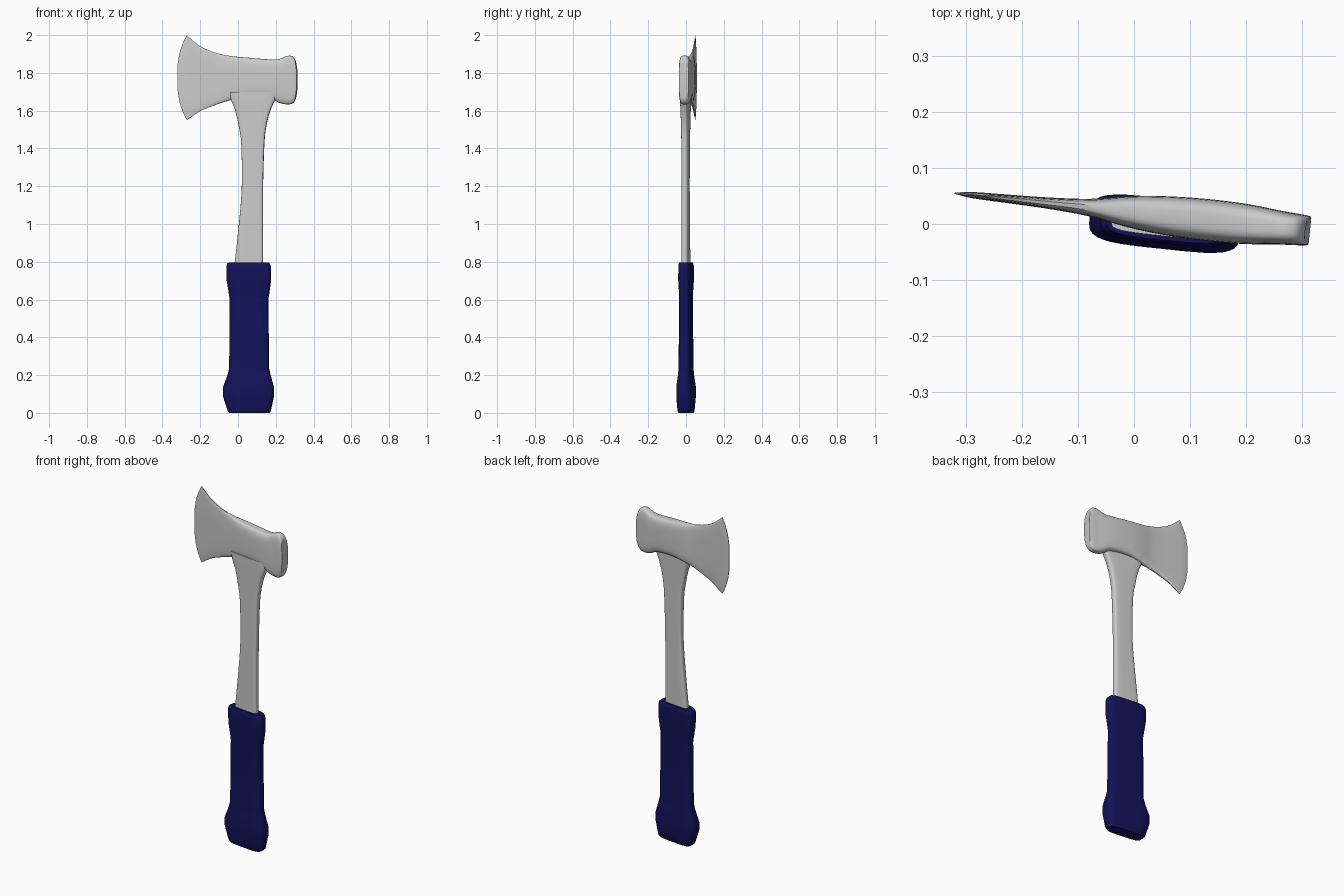
import bpy, math
from mathutils import Vector

if "Cube" in bpy.data.objects:
    bpy.data.objects.remove(bpy.data.objects["Cube"])

TILT = -0.106   # the whole axe is turned slightly about z
N = 32          # points round each section


def unit_ring(power):
    """Rounded-rectangle (superellipse) outline in -1..1."""
    pts = []
    for i in range(N):
        a = 2 * math.pi * (i + 0.5) / N
        c, s = math.cos(a), math.sin(a)
        pts.append((math.copysign(abs(c) ** (2 / power), c),
                    math.copysign(abs(s) ** (2 / power), s)))
    return pts


def refine(rows, steps):
    """Catmull-Rom interpolation of section parameters."""
    rows = [Vector(r) for r in rows]
    out = []
    for i in range(len(rows) - 1):
        p1, p2 = rows[i], rows[i + 1]
        p0 = rows[i - 1] if i else p1 * 2 - p2
        p3 = rows[i + 2] if i + 2 < len(rows) else p2 * 2 - p1
        for k in range(steps):
            t = k / steps
            out.append(0.5 * (2 * p1 + (p2 - p0) * t
                              + (2 * p0 - 5 * p1 + 4 * p2 - p3) * t * t
                              + (3 * p1 - p0 - 3 * p2 + p3) * t ** 3))
    return out + [rows[-1]]


def loft(name, rings, angle=35, color=None):
    verts = [v for r in rings for v in r]
    faces = [(k * N + i, k * N + (i + 1) % N,
              (k + 1) * N + (i + 1) % N, (k + 1) * N + i)
             for k in range(len(rings) - 1) for i in range(N)]
    faces += [tuple(reversed(range(N))),
              tuple(range((len(rings) - 1) * N, len(rings) * N))]
    me = bpy.data.meshes.new(name)
    me.from_pydata(verts, [], faces)
    ob = bpy.data.objects.new(name, me)
    bpy.context.collection.objects.link(ob)
    bpy.ops.object.select_all(action='DESELECT')
    ob.select_set(True)
    bpy.context.view_layer.objects.active = ob
    bpy.ops.object.mode_set(mode='EDIT')
    bpy.ops.mesh.select_all(action='SELECT')
    bpy.ops.mesh.normals_make_consistent(inside=False)
    bpy.ops.object.mode_set(mode='OBJECT')
    bpy.ops.object.shade_smooth_by_angle(angle=math.radians(angle))
    if color:
        mat = bpy.data.materials.new(name + "_colour")
        mat.diffuse_color = color
        mat.use_nodes = True
        mat.node_tree.nodes["Principled BSDF"].inputs["Base Color"].default_value = mat.diffuse_color
        me.materials.append(mat)
    return ob


def upright(rows, power):
    """Rings stacked in z from rows of (z, x_min, x_max, half_thickness)."""
    rings = []
    for z, x0, x1, h in rows:
        xc, hx = (x0 + x1) / 2, (x1 - x0) / 2
        rings.append([(xc + hx * u - TILT * h * v,
                       TILT * (xc + hx * u - 0.06) + h * v, z)
                      for u, v in unit_ring(power)])
    return rings


# Rubber grip
grip = [(0, -0.045, 0.165, 0.034), (0.008, -0.053, 0.173, 0.038),
        (0.03, -0.06, 0.177, 0.041), (0.09, -0.079, 0.19, 0.045),
        (0.135, -0.079, 0.19, 0.045), (0.2, -0.055, 0.172, 0.037),
        (0.235, -0.046, 0.164, 0.034), (0.6, -0.043, 0.16, 0.031),
        (0.645, -0.05, 0.167, 0.032), (0.7, -0.059, 0.174, 0.035),
        (0.775, -0.06, 0.173, 0.035), (0.79, -0.056, 0.169, 0.033),
        (0.797, -0.048, 0.162, 0.029)]
loft("grip", upright(grip, 4), 40, (0.006, 0.006, 0.1, 1))

# Steel shaft, flaring into the head
shaft = [(0.75, -0.022, 0.132, 0.018), (0.95, 0.0, 0.132, 0.018),
         (1.18, 0.02, 0.132, 0.018), (1.42, 0.018, 0.139, 0.019),
         (1.52, 0.004, 0.15, 0.02), (1.6, -0.014, 0.171, 0.021),
         (1.66, -0.037, 0.196, 0.022), (1.7, -0.04, 0.2, 0.022)]
loft("shaft", upright(refine(shaft, 4), 5))

# Head: rows of (x, z_min, z_max, half_thickness, bulge towards the blade)
head = [(-0.27, 1.55, 2.0, 0.0012, 0.052), (-0.245, 1.567, 1.977, 0.0055, 0.045),
        (-0.2, 1.597, 1.942, 0.0075, 0.03), (-0.14, 1.622, 1.914, 0.01, 0.015),
        (-0.075, 1.645, 1.896, 0.0155, 0.005), (-0.01, 1.662, 1.886, 0.0275, 0),
        (0.05, 1.672, 1.881, 0.034, 0), (0.12, 1.672, 1.875, 0.037, 0),
        (0.18, 1.662, 1.871, 0.0365, 0), (0.22, 1.641, 1.874, 0.034, 0),
        (0.26, 1.633, 1.89, 0.03, 0), (0.288, 1.638, 1.888, 0.028, -0.003),
        (0.303, 1.658, 1.868, 0.026, -0.008), (0.306, 1.68, 1.846, 0.022, -0.008)]
rings = []
for x, z0, z1, h, b in refine(head, 4):
    zc, hz = (z0 + z1) / 2, (z1 - z0) / 2
    ring = []
    for u, v in unit_ring(4):
        px = x - b * (1 - abs(v) ** 2.6)
        ring.append((px - TILT * h * u, 0.021 + TILT * px + h * u, zc + hz * v))
    rings.append(ring)
loft("axe_head", rings)
